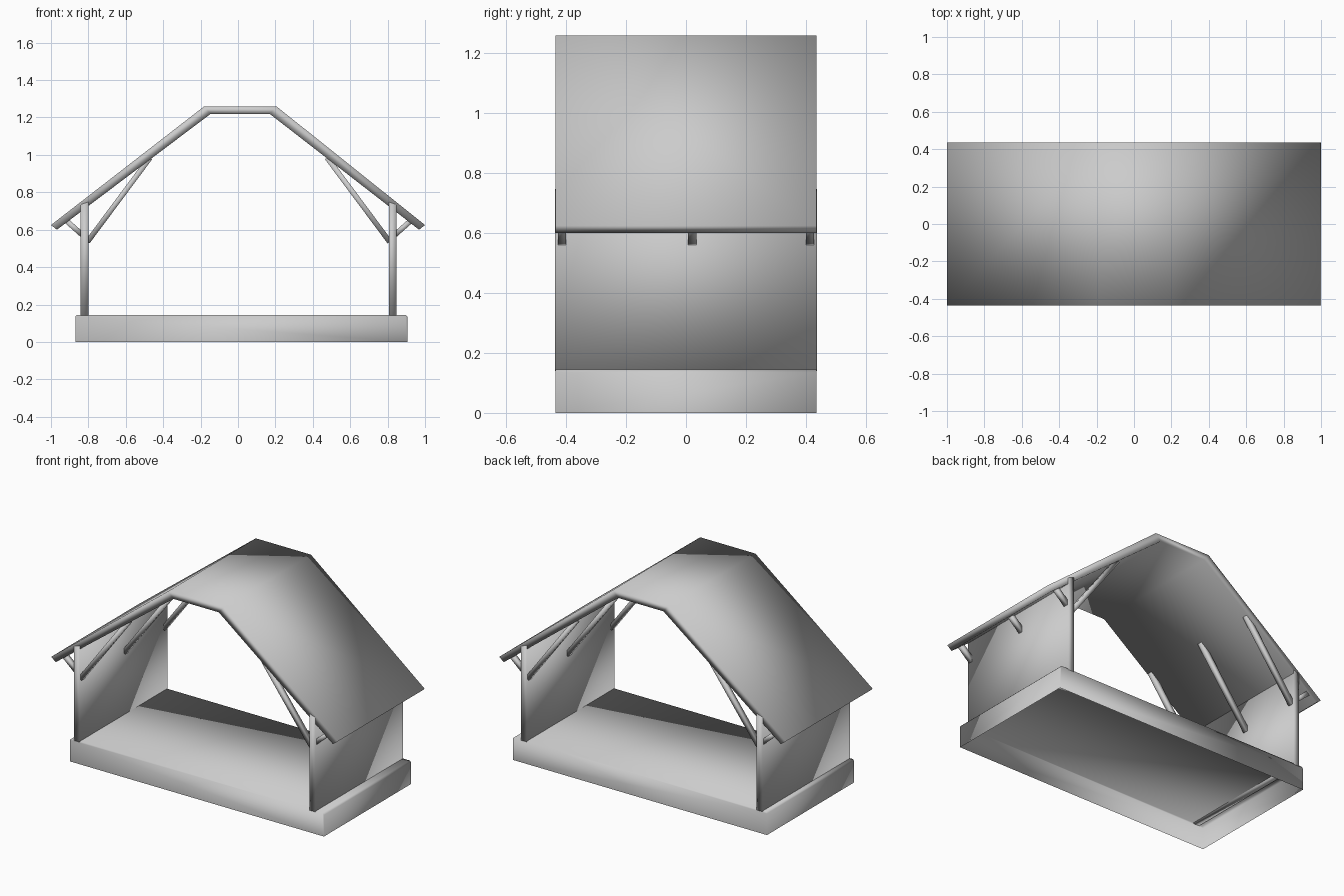
import bpy
import bmesh
from mathutils import Vector

cube = bpy.data.objects.get("Cube")
if cube:
    bpy.data.objects.remove(cube, do_unlink=True)

HALF = 0.435
FLOOR = 0.145

grey = bpy.data.materials.new("light grey")
grey.use_nodes = True
grey.diffuse_color = (0.6, 0.6, 0.6, 1)
grey.node_tree.nodes["Principled BSDF"].inputs["Base Color"].default_value = (0.6, 0.6, 0.6, 1)


def prism(name, profile, y0, y1, open_bottom=False):
    """Extrude an (x, z) outline along y, with soft shading."""
    bm = bmesh.new()
    front = bm.faces.new([bm.verts.new((x, y0, z)) for x, z in profile])
    grown = bmesh.ops.extrude_face_region(bm, geom=[front])["geom"]
    moved = [v for v in grown if isinstance(v, bmesh.types.BMVert)]
    bmesh.ops.translate(bm, verts=moved, vec=(0, y1 - y0, 0))
    bmesh.ops.recalc_face_normals(bm, faces=bm.faces)
    if open_bottom:
        bottom = [f for f in bm.faces if f.normal.z < -0.9]
        bmesh.ops.delete(bm, geom=bottom, context='FACES')
    for f in bm.faces:
        f.smooth = True
    mesh = bpy.data.meshes.new(name)
    bm.to_mesh(mesh)
    bm.free()
    mesh.materials.append(grey)
    obj = bpy.data.objects.new(name, mesh)
    bpy.context.collection.objects.link(obj)
    return obj


def strut(name, start, end, y, width=0.028):
    """Square bar between two (x, z) points."""
    a, b = Vector(start), Vector(end)
    side = (b - a).orthogonal().normalized() * width / 2
    prism(name, [a + side, b + side, b - side, a - side], y - width / 2, y + width / 2)


# Hollow base, open underneath, with eased top corners
left, right, ease = -0.87, 0.905, 0.01
prism("base", [(left, 0), (right, 0), (right, FLOOR - ease), (right - ease, FLOOR),
               (left + ease, FLOOR), (left, FLOOR - ease)], -HALF, HALF, open_bottom=True)

# Roof with a flat ridge
prism("roof", [(-1, 0.625), (-0.18, 1.26), (0.205, 1.26), (1, 0.625),
               (0.968, 0.6), (0.17, 1.219), (-0.147, 1.219), (-0.968, 0.6)], -HALF, HALF)

# Side walls and the braces that hold the roof
for side, sign, shift in (("right", -1, 0), ("left", 1, 0.006)):
    def at(x, z):
        return (sign * x + shift, z)

    prism(side + "_wall", [at(0.80, FLOOR - 0.005), at(0.841, FLOOR - 0.005),
                           at(0.841, 0.735), at(0.80, 0.748)], -HALF - 0.002, HALF + 0.002)
    for i, y in enumerate((-0.414, 0.021, 0.414)):
        strut(f"{side}_inner_brace_{i + 1}", at(0.805, 0.535), at(0.47, 0.985), y)
        strut(f"{side}_outer_brace_{i + 1}", at(0.83, 0.57), at(0.92, 0.65), y)
